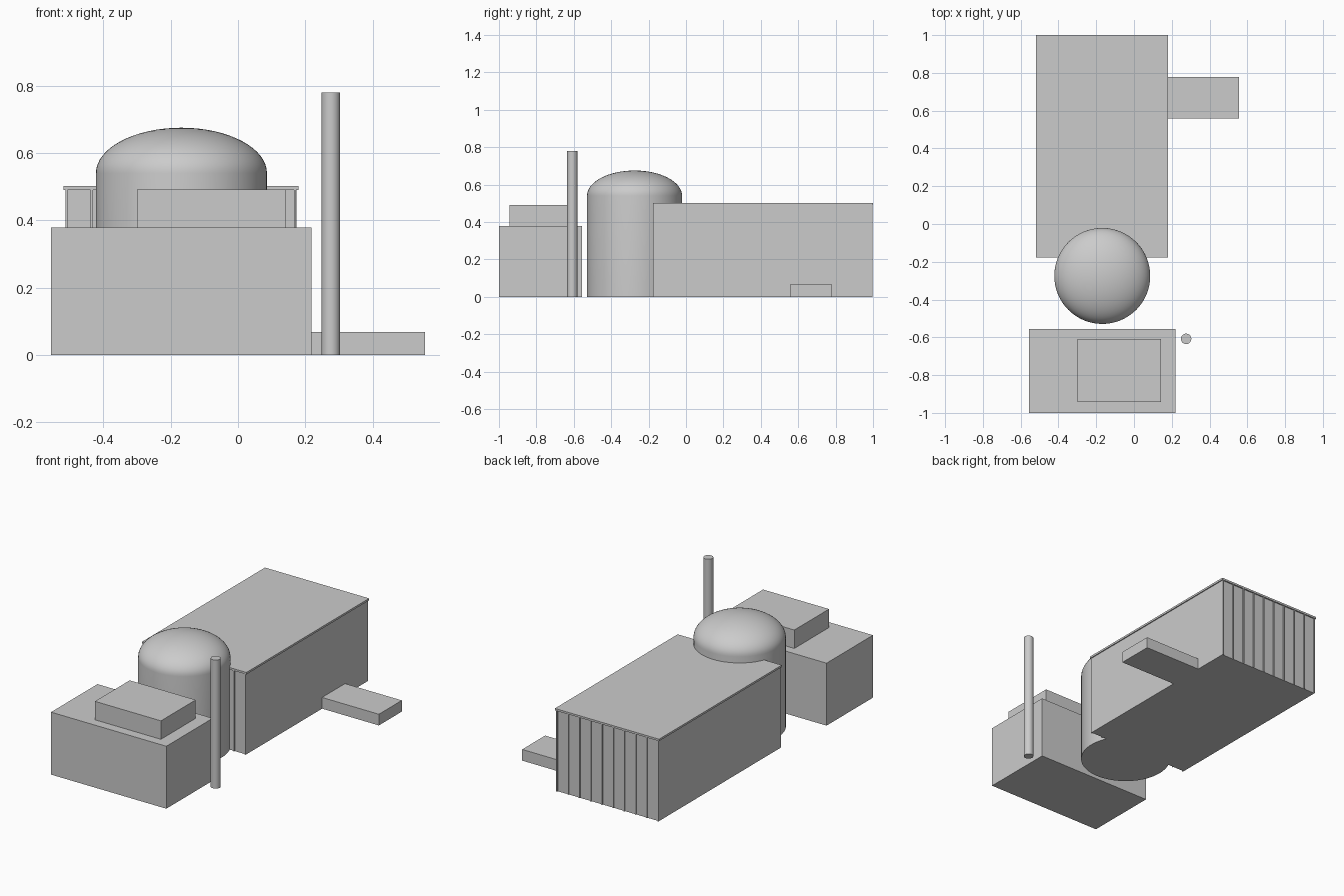
import bpy, bmesh, math

if "Cube" in bpy.data.objects:
    bpy.data.objects.remove(bpy.data.objects["Cube"])

grey = bpy.data.materials.new("concrete_grey")
grey.diffuse_color = (0.6, 0.6, 0.6, 1)
grey.use_nodes = True
grey.node_tree.nodes["Principled BSDF"].inputs["Base Color"].default_value = grey.diffuse_color


def finish(name, bm, smooth=False):
    bmesh.ops.recalc_face_normals(bm, faces=bm.faces)
    me = bpy.data.meshes.new(name)
    bm.to_mesh(me)
    bm.free()
    ob = bpy.data.objects.new(name, me)
    bpy.context.collection.objects.link(ob)
    me.materials.append(grey)
    if smooth:
        bpy.ops.object.select_all(action='DESELECT')
        ob.select_set(True)
        bpy.context.view_layer.objects.active = ob
        bpy.ops.object.shade_smooth_by_angle(angle=math.radians(35))
    return ob


def box(name, x0, x1, y0, y1, z0, z1):
    bm = bmesh.new()
    bmesh.ops.create_cube(bm, size=1)
    for v in bm.verts:
        v.co = (x1 if v.co.x > 0 else x0,
                y1 if v.co.y > 0 else y0,
                z1 if v.co.z > 0 else z0)
    return finish(name, bm)


def lathe(name, cx, cy, profile, sides):
    # profile: list of (radius, z); zero radius closes to a point
    bm = bmesh.new()
    vs = [bm.verts.new((cx + r, cy, z)) for r, z in profile]
    edges = [bm.edges.new(p) for p in zip(vs, vs[1:])]
    bmesh.ops.spin(bm, geom=vs + edges, cent=(cx, cy, 0), axis=(0, 0, 1),
                   angle=2 * math.pi, steps=sides)
    bmesh.ops.remove_doubles(bm, verts=bm.verts, dist=1e-5)
    return finish(name, bm, smooth=True)


# Turbine hall with a thin overhanging roof
box("turbine_hall", -0.513, 0.174, -0.17, 0.992, 0, 0.49)
box("turbine_hall_roof", -0.519, 0.18, -0.177, 1.0, 0.49, 0.502)

# Vertical ribs on both end walls
for i in range(10):
    x = -0.5095 + i * 0.679 / 9
    box(f"front_rib_{i}", x - 0.0035, x + 0.0035, -0.176, -0.168, 0, 0.49)
    box(f"back_rib_{i}", x - 0.0035, x + 0.0035, 0.99, 0.998, 0, 0.49)

# Containment vessel: cylinder with a flattened dome
R, spring, top = 0.254, 0.54, 0.675
profile = [(0, 0), (R, 0)]
for i in range(17):
    a = i / 16 * math.pi / 2
    profile.append((R * math.cos(a) if i < 16 else 0,
                    spring + (top - spring) * math.sin(a)))
lathe("containment_dome", -0.168, -0.275, profile, 64)

# Control building and its upper storey
box("control_building", -0.555, 0.219, -1.0, -0.555, 0, 0.379)
box("control_building_upper", -0.30, 0.143, -0.943, -0.61, 0.379, 0.491)

# Vent stack
lathe("vent_stack", 0.276, -0.608,
      [(0, 0), (0.0275, 0), (0.0275, 0.78), (0, 0.78)], 32)

# Low annex beside the hall
box("low_annex", 0.17, 0.555, 0.558, 0.778, 0, 0.068)
